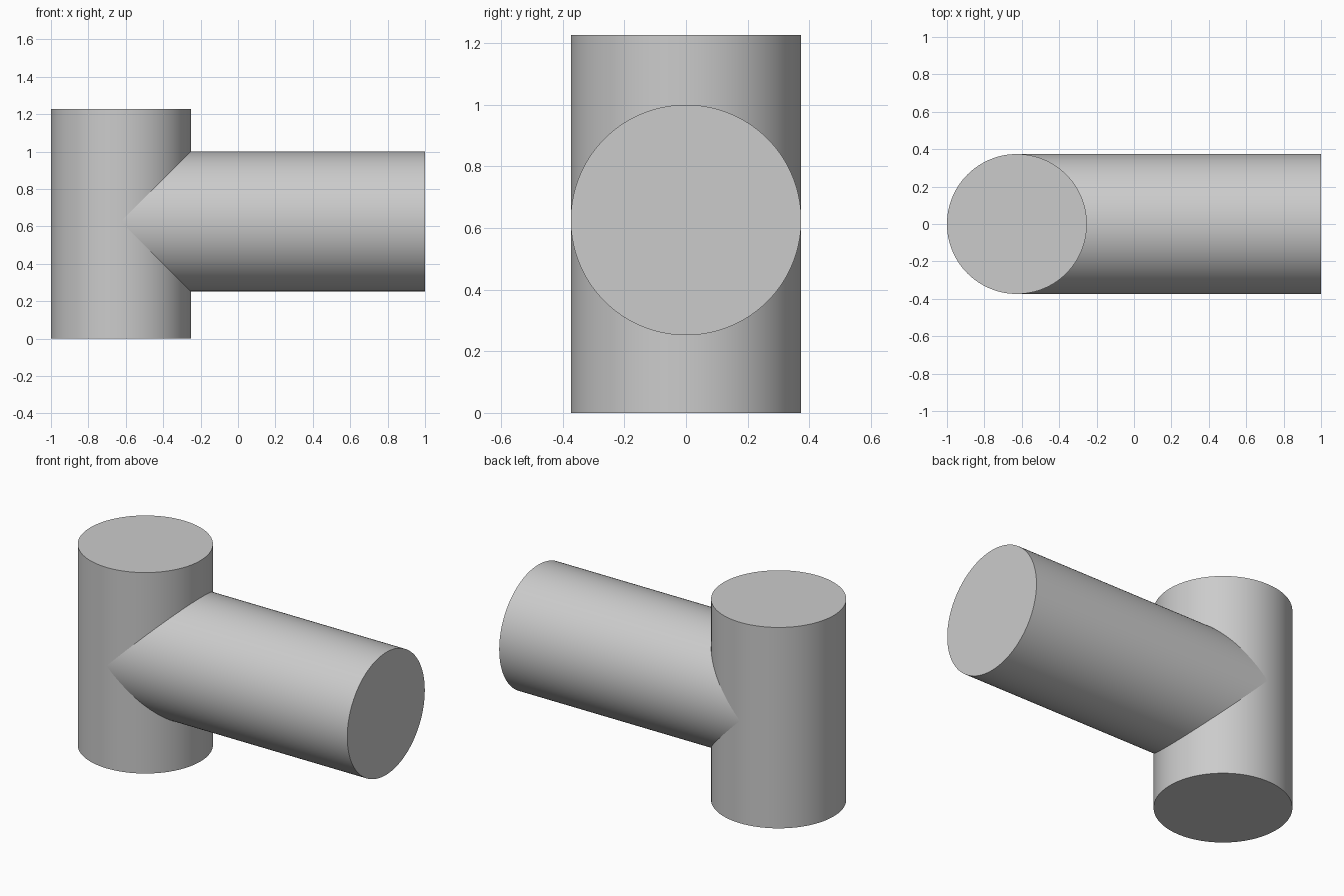
import bpy
import math

cube = bpy.data.objects.get("Cube")
if cube:
    bpy.data.objects.remove(cube, do_unlink=True)

RADIUS = 0.374
HEIGHT = 1.227
AXIS_X = -1 + RADIUS      # centre line of the upright
AXIS_Z = 0.626            # centre line of the branch

grey = bpy.data.materials.new("plain grey")
grey.use_nodes = True
colour = (0.6, 0.6, 0.6, 1)
grey.diffuse_color = colour
grey.node_tree.nodes["Principled BSDF"].inputs["Base Color"].default_value = colour


def round_bar(name, length, centre, tilt=0):
    """Capped round bar, smooth around its side."""
    bpy.ops.mesh.primitive_cylinder_add(
        vertices=128, radius=RADIUS, depth=length,
        location=centre, rotation=(0, tilt, 0))
    bar = bpy.context.object
    bar.name = name
    bar.data.materials.append(grey)
    bpy.ops.object.transform_apply(location=False, rotation=True, scale=False)
    bpy.ops.object.shade_smooth_by_angle(angle=math.radians(30))
    return bar


# Upright cylinder
round_bar("upright_cylinder", HEIGHT, (AXIS_X, 0, HEIGHT / 2))

# Branch of equal radius, running from the upright's axis to the right end
round_bar("side_branch", 1 - AXIS_X, ((1 + AXIS_X) / 2, 0, AXIS_Z), math.pi / 2)
